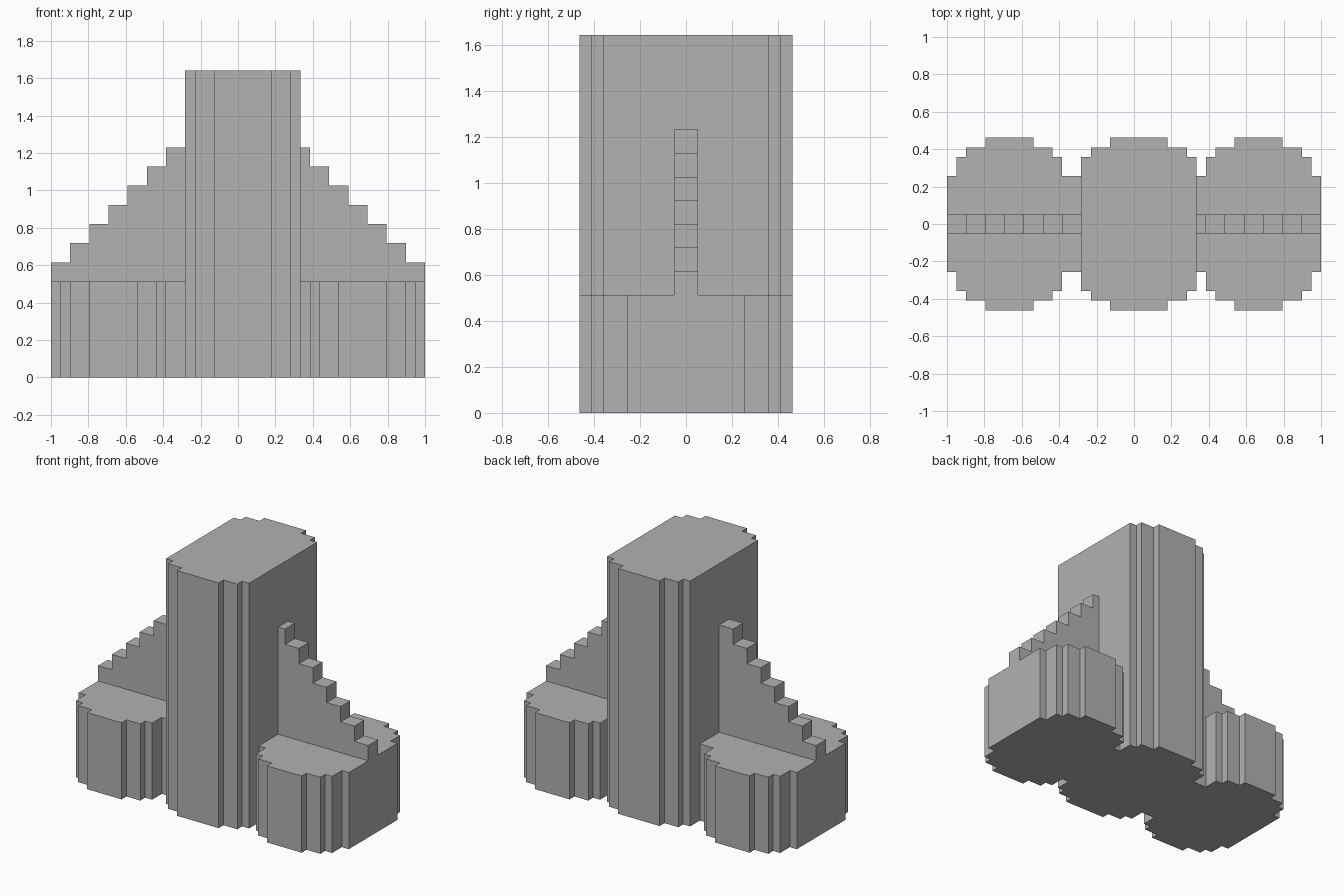
import bpy
import bmesh

if "Cube" in bpy.data.objects:
    bpy.data.objects.remove(bpy.data.objects["Cube"], do_unlink=True)

U = 2 / 39          # one block of the stepped grid
MID = 19.5          # grid column at x = 0

stone = bpy.data.materials.new("plain grey")
stone.use_nodes = True
GREY = (0.445, 0.445, 0.445, 1)
stone.diffuse_color = GREY
stone.node_tree.nodes["Principled BSDF"].inputs["Base Color"].default_value = GREY


def prism(name, outline, start, depth):
    """Extrude a closed outline of grid points along a depth vector."""
    bm = bmesh.new()
    face = bm.faces.new([bm.verts.new(start(a, b)) for a, b in outline])
    grown = bmesh.ops.extrude_face_region(bm, geom=[face])
    verts = [v for v in grown["geom"] if isinstance(v, bmesh.types.BMVert)]
    bmesh.ops.translate(bm, verts=verts, vec=[c * U for c in depth])
    bmesh.ops.recalc_face_normals(bm, faces=bm.faces)
    mesh = bpy.data.meshes.new(name)
    bm.to_mesh(mesh)
    bm.free()
    mesh.materials.append(stone)
    obj = bpy.data.objects.new(name, mesh)
    bpy.context.collection.objects.link(obj)
    return obj


def stepped_edge(bands):
    """Turn (x0, x1, height) bands into a staircase line."""
    return [p for x0, x1, h in bands for p in ((x0, h), (x1, h))]


def tower(name, bands, height):
    """Stepped round block, symmetric front to back."""
    back = stepped_edge(bands)
    outline = back + [(x, -y) for x, y in reversed(back)]
    prism(name, outline, lambda x, y: ((x - MID) * U, y * U, 0), (0, 0, height))


def stair_wall(name, bands):
    """Thin stepped wall standing on a side tower."""
    top = stepped_edge(bands)
    outline = [(top[0][0], 10)] + top + [(top[-1][0], 10)]
    prism(name, outline, lambda x, z: ((x - MID) * U, -U, z * U), (0, 2, 0))


# Tall central tower
tower("central_tower",
      [(14, 15, 7), (15, 17, 8), (17, 23, 9), (23, 25, 8), (25, 26, 7)], 32)


# Low side towers, the right one reaching one block further in
def side_bands(x, inner_end):
    return [(x, x + 1, 5), (x + 1, x + 2, 7), (x + 2, x + 4, 8), (x + 4, x + 9, 9),
            (x + 9, x + 11, 8), (x + 11, x + 12, 7), (x + 12, inner_end, 5)]


tower("right_tower", side_bands(0, 14), 10)
tower("left_tower", side_bands(26, 39), 10)

# Stair walls climbing to the central tower
stair_wall("right_stair_wall", [(2 * i, 2 * i + 2, 12 + 2 * i) for i in range(7)])
stair_wall("left_stair_wall",
           [(max(26, 37 - 2 * i), 39 - 2 * i, 12 + 2 * i) for i in reversed(range(7))])
